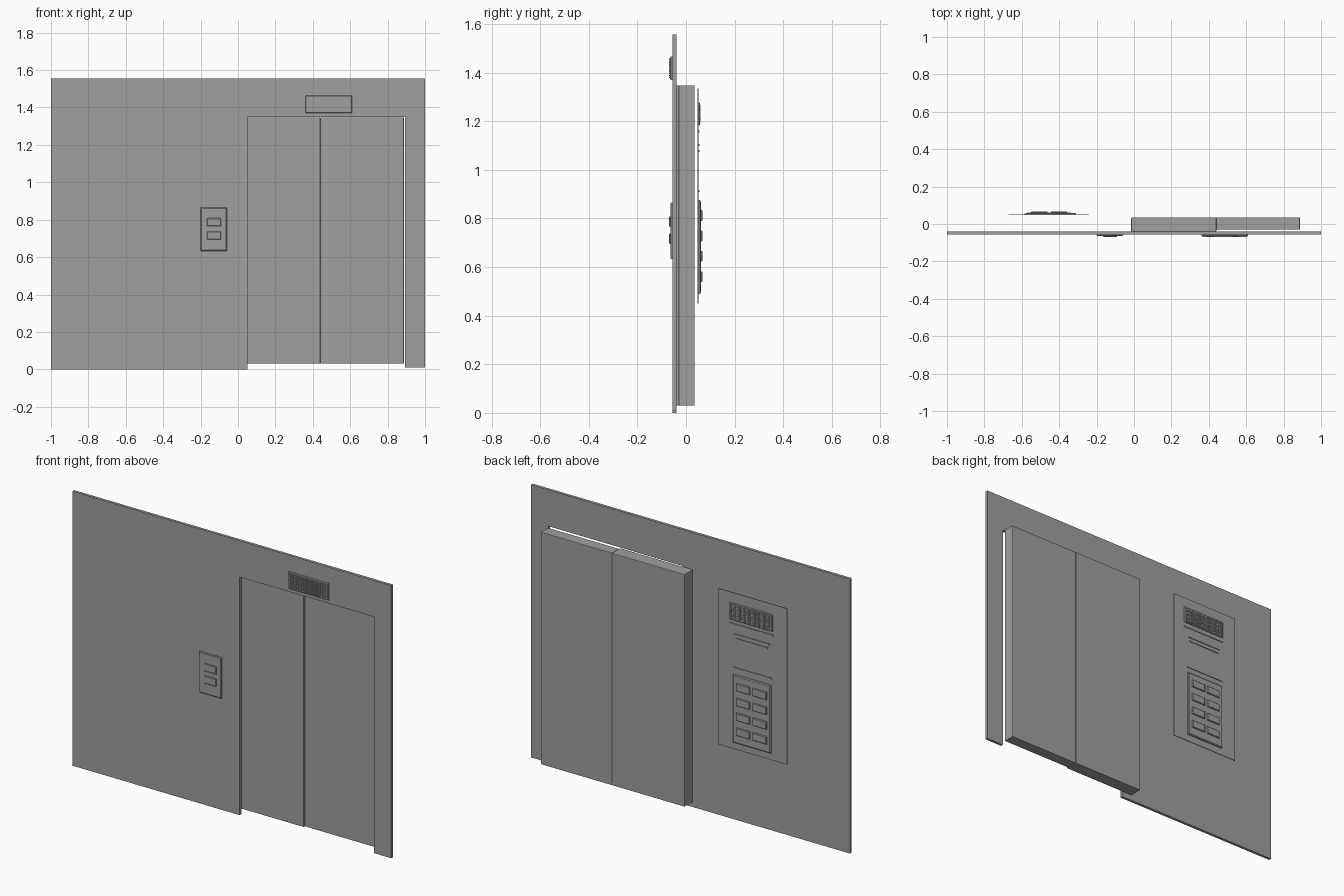
import bpy
import bmesh

old = bpy.data.objects.get("Cube")
if old:
    bpy.data.objects.remove(old, do_unlink=True)

# One brushed grey for every part
grey = bpy.data.materials.new("metal grey")
grey.use_nodes = True
GREY = (0.35, 0.35, 0.35, 1.0)
grey.diffuse_color = GREY
grey.node_tree.nodes["Principled BSDF"].inputs["Base Color"].default_value = GREY


def finish(name, bm):
    bmesh.ops.recalc_face_normals(bm, faces=bm.faces)
    mesh = bpy.data.meshes.new(name)
    bm.to_mesh(mesh)
    bm.free()
    mesh.materials.append(grey)
    obj = bpy.data.objects.new(name, mesh)
    bpy.context.collection.objects.link(obj)
    return obj


def box(name, x, y, z, bevel=0.0):
    """Box from (min, max) ranges, with an optional small chamfer."""
    bm = bmesh.new()
    bmesh.ops.create_cube(bm, size=1)
    for v in bm.verts:
        for i, (lo, hi) in enumerate((x, y, z)):
            v.co[i] = lo if v.co[i] < 0 else hi
    obj = finish(name, bm)
    if bevel:
        mod = obj.modifiers.new("Bevel", "BEVEL")
        mod.width = bevel
        mod.segments = 2
    return obj


def plate(name, x, z, back, front, chamfer):
    """Raised plate on an xz plane whose front edge is chamfered."""
    bm = bmesh.new()
    rings = []
    for y, c in ((back, 0), (back + (front - back) * 0.6, 0), (front, chamfer)):
        rings.append([bm.verts.new((px, y, pz)) for px, pz in (
            (x[0] + c, z[0] + c), (x[1] - c, z[0] + c),
            (x[1] - c, z[1] - c), (x[0] + c, z[1] - c))])
    for a, b in zip(rings, rings[1:]):
        for i in range(4):
            j = (i + 1) % 4
            bm.faces.new((a[i], a[j], b[j], b[i]))
    bm.faces.new(rings[0])
    bm.faces.new(rings[-1])
    return finish(name, bm)


def display(name, x, z, back, front, columns=30, rows=11):
    """Framed display with a dense grid of small raised cells."""
    base = back + (front - back) * 0.75
    plate(name + "_case", x, z, back, base, 0.003)
    m = 0.007
    dx = (x[1] - x[0] - 2 * m) / columns
    dz = (z[1] - z[0] - 2 * m) / rows
    x0, z0 = x[0] + m, z[0] + m
    cells = box(name + "_cells", (x0 + dx * 0.12, x0 + dx * 0.88),
                tuple(sorted((base, front))), (z0 + dz * 0.12, z0 + dz * 0.88))
    for axis, count, step in ((0, columns, dx), (2, rows, dz)):
        mod = cells.modifiers.new("Array", "ARRAY")
        mod.use_relative_offset = False
        mod.use_constant_offset = True
        offset = [0, 0, 0]
        offset[axis] = step
        mod.constant_offset_displace = offset
        mod.count = count


# Wall with doorway notch
outline = [(-1, 0), (0.05, 0), (0.05, 1.35), (0.892, 1.35),
           (0.892, 0.01), (1, 0.01), (1, 1.556), (-1, 1.556)]
bm = bmesh.new()
face = bm.faces.new([bm.verts.new((x, -0.056, z)) for x, z in outline])
ext = bmesh.ops.extrude_face_region(bm, geom=[face])
for g in ext["geom"]:
    if isinstance(g, bmesh.types.BMVert):
        g.co.y = -0.040
finish("wall", bm)

# Sliding doors, the left one slightly forward
box("door_inner", (-0.015, 0.44), (-0.040, 0.035), (0.03, 1.347), 0.003)
box("door_outer", (0.441, 0.887), (-0.030, 0.035), (0.03, 1.347), 0.003)

# Call panel and its two buttons beside the doorway
plate("call_panel", (-0.20, -0.06), (0.633, 0.865), -0.056, -0.064, 0.004)
for i, z in enumerate((0.695, 0.765)):
    plate(f"call_button_{i + 1}", (-0.165, -0.09), (z, z + 0.043), -0.063, -0.069, 0.003)

# Floor display above the doors
display("front_display", (0.36, 0.61), (1.37, 1.465), -0.056, -0.069)

# Car control panel standing behind the wall
box("control_plate", (-0.67, -0.24), (0.047, 0.051), (0.45, 1.335))
display("car_display", (-0.58, -0.31), (1.182, 1.277), 0.051, 0.060)

# Thin trim strips on the control panel
for i, (x0, x1, z) in enumerate(((-0.585, -0.31, 1.158), (-0.56, -0.34, 1.102),
                                 (-0.55, -0.35, 1.078), (-0.575, -0.335, 0.912))):
    box(f"trim_strip_{i + 1}", (x0, x1), (0.051, 0.055), (z - 0.004, z + 0.004))

# Keypad with two columns of four buttons
plate("keypad", (-0.573, -0.335), (0.49, 0.875), 0.051, 0.061, 0.005)
for row in range(4):
    for col, x in enumerate((-0.55, -0.445)):
        z = 0.538 + row * 0.084
        plate(f"floor_button_{row * 2 + col + 1}", (x, x + 0.087),
              (z, z + 0.044), 0.060, 0.068, 0.003)
